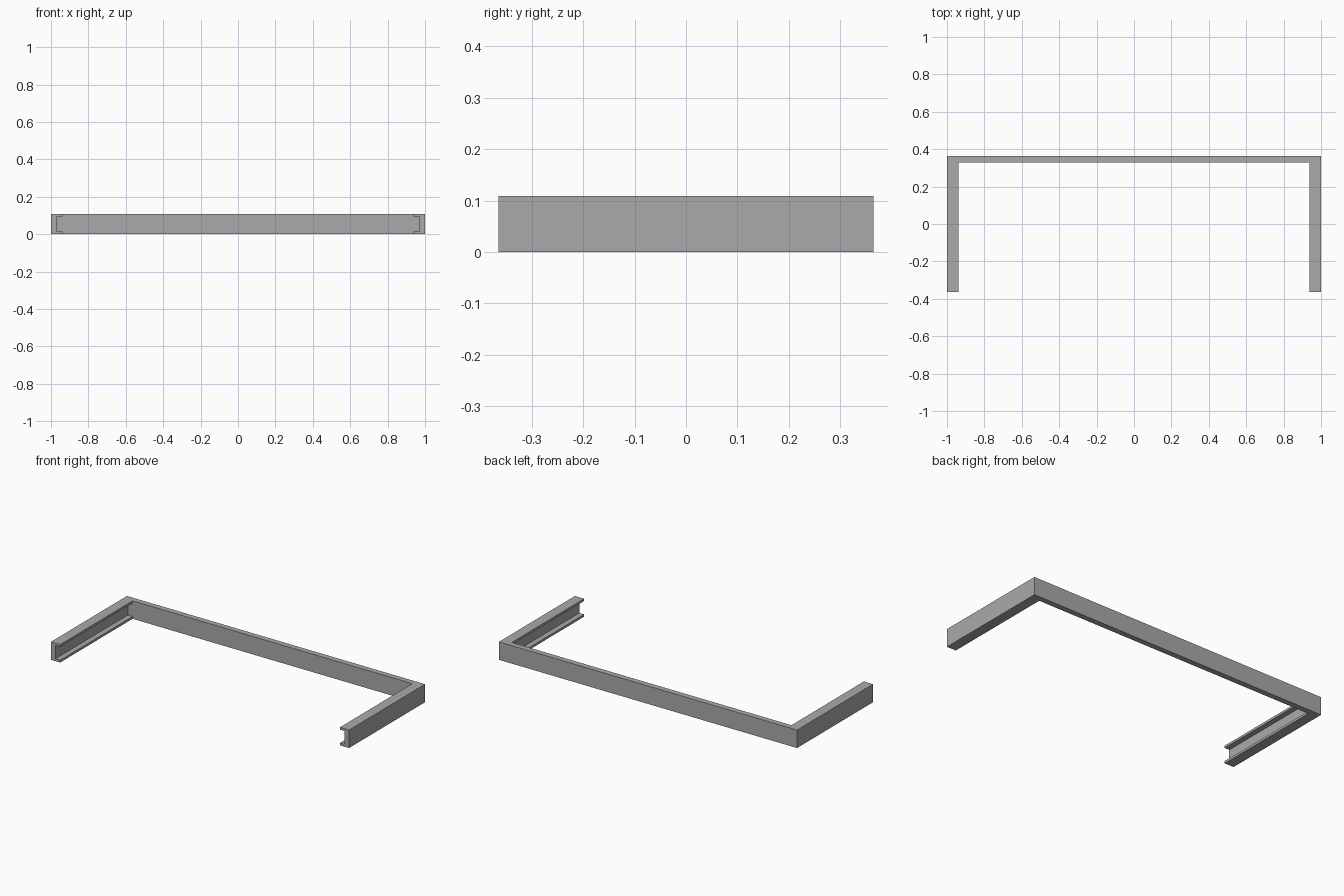
import bpy
import bmesh

if "Cube" in bpy.data.objects:
    bpy.data.objects.remove(bpy.data.objects["Cube"], do_unlink=True)

HEIGHT = 0.109
HALF_DEPTH = 0.364
INNER_BACK = 0.33      # front face of the back rail
FLANGE_X = 0.938       # inner edge of the arm flanges
WEB_X = 0.97           # inner face of the arm webs
FLANGE = 0.014         # flange thickness


def prism(name, outline, z0, z1):
    """Extrude a flat outline from z0 to z1."""
    bm = bmesh.new()
    face = bm.faces.new([bm.verts.new((x, y, z0)) for x, y in outline])
    top = bmesh.ops.extrude_face_region(bm, geom=[face])
    moved = [v for v in top["geom"] if isinstance(v, bmesh.types.BMVert)]
    bmesh.ops.translate(bm, verts=moved, vec=(0, 0, z1 - z0))
    bmesh.ops.recalc_face_normals(bm, faces=bm.faces)
    mesh = bpy.data.meshes.new(name)
    bm.to_mesh(mesh)
    bm.free()
    obj = bpy.data.objects.new(name, mesh)
    bpy.context.collection.objects.link(obj)
    return obj


grey = bpy.data.materials.new("grey metal")
grey.use_nodes = True
colour = (0.4, 0.4, 0.4, 1)
grey.diffuse_color = colour
grey.node_tree.nodes["Principled BSDF"].inputs["Base Color"].default_value = colour

# U-shaped frame: back rail with an arm at each end
half = [(1, HALF_DEPTH), (1, -HALF_DEPTH),
        (FLANGE_X, -HALF_DEPTH), (FLANGE_X, INNER_BACK)]
frame = prism("channel_frame", half + [(-x, y) for x, y in reversed(half)], 0, HEIGHT)
frame.data.materials.append(grey)

# Slots that turn the arms into inward-facing channels
for side in (-1, 1):
    a, b = side * (FLANGE_X - 0.05), side * WEB_X
    slot = prism("slot_cutter", [(a, -0.5), (b, -0.5), (b, INNER_BACK), (a, INNER_BACK)],
                 FLANGE, HEIGHT - FLANGE)
    slot.hide_render = True
    cut = frame.modifiers.new("slot", "BOOLEAN")
    cut.operation = "DIFFERENCE"
    cut.solver = "EXACT"
    cut.object = slot
    bpy.context.view_layer.objects.active = frame
    bpy.ops.object.modifier_apply(modifier=cut.name)
    bpy.data.objects.remove(slot, do_unlink=True)
